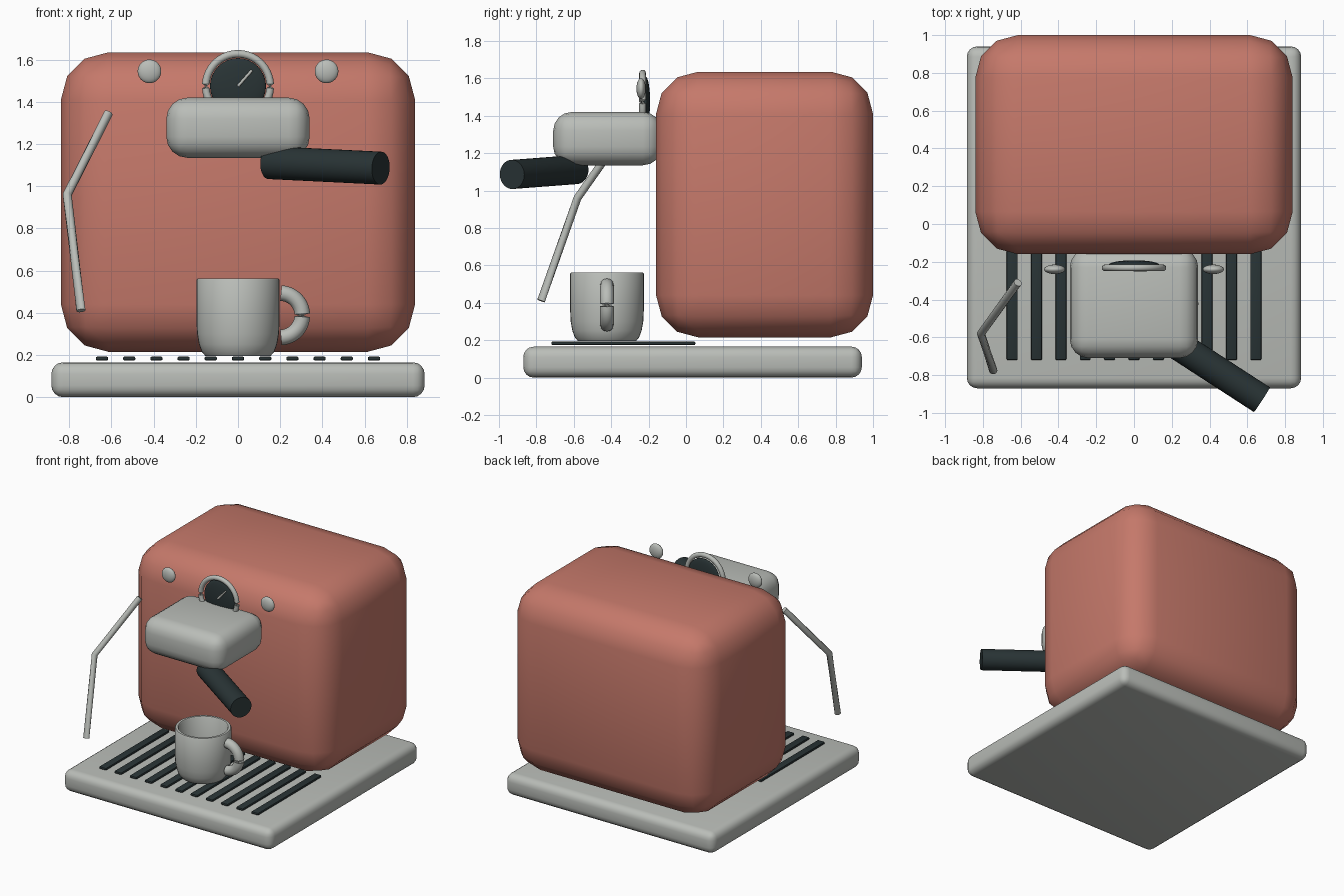
import bpy, bmesh, math
from mathutils import Vector

cube = bpy.data.objects.get("Cube")
if cube:
    bpy.data.objects.remove(cube, do_unlink=True)


def material(name, rgb):
    m = bpy.data.materials.new(name)
    m.use_nodes = True
    m.diffuse_color = (*rgb, 1)
    m.node_tree.nodes["Principled BSDF"].inputs["Base Color"].default_value = (*rgb, 1)
    return m


RED = material("terracotta red", (0.56, 0.19, 0.145))
STEEL = material("light steel", (0.49, 0.51, 0.48))
DARK = material("dark slate", (0.022, 0.034, 0.036))


def finish(obj, name, mat, angle=40):
    obj.name = name
    obj.data.materials.append(mat)
    bpy.ops.object.select_all(action="DESELECT")
    obj.select_set(True)
    bpy.context.view_layer.objects.active = obj
    bpy.ops.object.shade_smooth_by_angle(angle=math.radians(angle))
    return obj


def from_bmesh(bm, name, mat, angle=40):
    mesh = bpy.data.meshes.new(name)
    bm.to_mesh(mesh)
    bm.free()
    obj = bpy.data.objects.new(name, mesh)
    bpy.context.collection.objects.link(obj)
    return finish(obj, name, mat, angle)


def rounded_box(name, low, high, radius, segments, mat):
    low, high = Vector(low), Vector(high)
    bm = bmesh.new()
    bmesh.ops.create_cube(bm, size=1)
    for v in bm.verts:
        v.co = (low + high) / 2 + v.co * (high - low)
    bmesh.ops.bevel(bm, geom=bm.edges[:], offset=radius, segments=segments,
                    profile=0.5, affect="EDGES")
    return from_bmesh(bm, name, mat)


def rod(name, start, end, radius, mat, sides=24):
    start, end = Vector(start), Vector(end)
    axis = end - start
    bpy.ops.mesh.primitive_cylinder_add(vertices=sides, radius=radius, depth=axis.length,
                                        location=(start + end) / 2)
    obj = bpy.context.object
    obj.rotation_euler = axis.to_track_quat("Z", "Y").to_euler()
    return finish(obj, name, mat)


def ellipsoid(name, centre, radii, mat):
    bpy.ops.mesh.primitive_uv_sphere_add(segments=32, ring_count=16, location=centre)
    obj = bpy.context.object
    obj.scale = radii
    return finish(obj, name, mat)


def tube(name, points, radius, mat, cyclic=False):
    curve = bpy.data.curves.new(name, "CURVE")
    curve.dimensions = "3D"
    curve.twist_mode = "Z_UP"
    curve.bevel_depth = radius
    curve.bevel_resolution = 4
    curve.use_fill_caps = True
    spline = curve.splines.new("POLY")
    spline.points.add(len(points) - 1)
    for p, co in zip(spline.points, points):
        p.co = (*co, 1)
    spline.use_cyclic_u = cyclic
    obj = bpy.data.objects.new(name, curve)
    bpy.context.collection.objects.link(obj)
    bpy.ops.object.select_all(action="DESELECT")
    obj.select_set(True)
    bpy.context.view_layer.objects.active = obj
    bpy.ops.object.convert(target="MESH")
    return finish(bpy.context.object, name, mat, 50)


def arc(centre, radius, first, last, count):
    # Points on an upright arc facing the front
    x, y, z = centre
    angles = [math.radians(first + (last - first) * i / (count - 1)) for i in range(count)]
    return [(x + radius * math.cos(a), y, z + radius * math.sin(a)) for a in angles]


# Body and base
rounded_box("body", (-0.84, -0.16, 0.215), (0.84, 1.0, 1.635), 0.225, 3, RED)
rounded_box("drip_tray", (-0.885, -0.87, 0), (0.885, 0.94, 0.165), 0.055, 4, STEEL)

# Tray slots
for i in range(11):
    x = (i - 5) * 0.129
    rounded_box(f"tray_slot_{i + 1}", (x - 0.029, -0.72, 0.174), (x + 0.029, 0.05, 0.192),
                0.006, 2, DARK)

# Brew head, handle and steam pipe
rounded_box("brew_head", (-0.34, -0.71, 1.135), (0.34, -0.13, 1.42), 0.1, 4, STEEL)
rod("filter_handle", (0.148, -0.587, 1.112), (0.677, -0.93, 1.086), 0.078, DARK, 32)
tube("steam_pipe", [(-0.615, -0.31, 1.345), (-0.81, -0.58, 0.96), (-0.745, -0.775, 0.41)],
     0.022, STEEL)

# Pressure gauge
ellipsoid("gauge_dial", (0, -0.216, 1.475), (0.133, 0.024, 0.133), DARK)
tube("gauge_ring", arc((0, -0.232, 1.475), 0.153, 3.75, 356.25, 48), 0.018, STEEL, True)
rod("gauge_needle", (0, -0.245, 1.475), (0.066, -0.245, 1.55), 0.007, STEEL, 12)

# Control knobs
for side, x in (("right", -0.42), ("left", 0.42)):
    ellipsoid(f"{side}_knob", (x, -0.24, 1.545), (0.056, 0.025, 0.056), STEEL)

# Mug: outer wall, rim and hollow inside, spun round its axis
profile = [(0, 0.195), (0.155, 0.195), (0.172, 0.215), (0.185, 0.25), (0.194, 0.3),
           (0.197, 0.36), (0.197, 0.555), (0.192, 0.562), (0.175, 0.562), (0.17, 0.555),
           (0.17, 0.33), (0.155, 0.25), (0, 0.235)]
bm = bmesh.new()
verts = [bm.verts.new((r, 0, z)) for r, z in profile]
edges = [bm.edges.new(pair) for pair in zip(verts, verts[1:])]
bmesh.ops.spin(bm, geom=verts + edges, cent=(0, 0, 0), axis=(0, 0, 1),
               angle=math.tau, steps=40, use_merge=True)
bmesh.ops.remove_doubles(bm, verts=bm.verts[:], dist=0.0005)
bmesh.ops.recalc_face_normals(bm, faces=bm.faces[:])
mug = from_bmesh(bm, "mug", STEEL)
mug.location = (0, -0.4225, 0)
tube("mug_handle", arc((0.2, -0.4225, 0.388), 0.105, -88, 88, 24), 0.037, STEEL)
